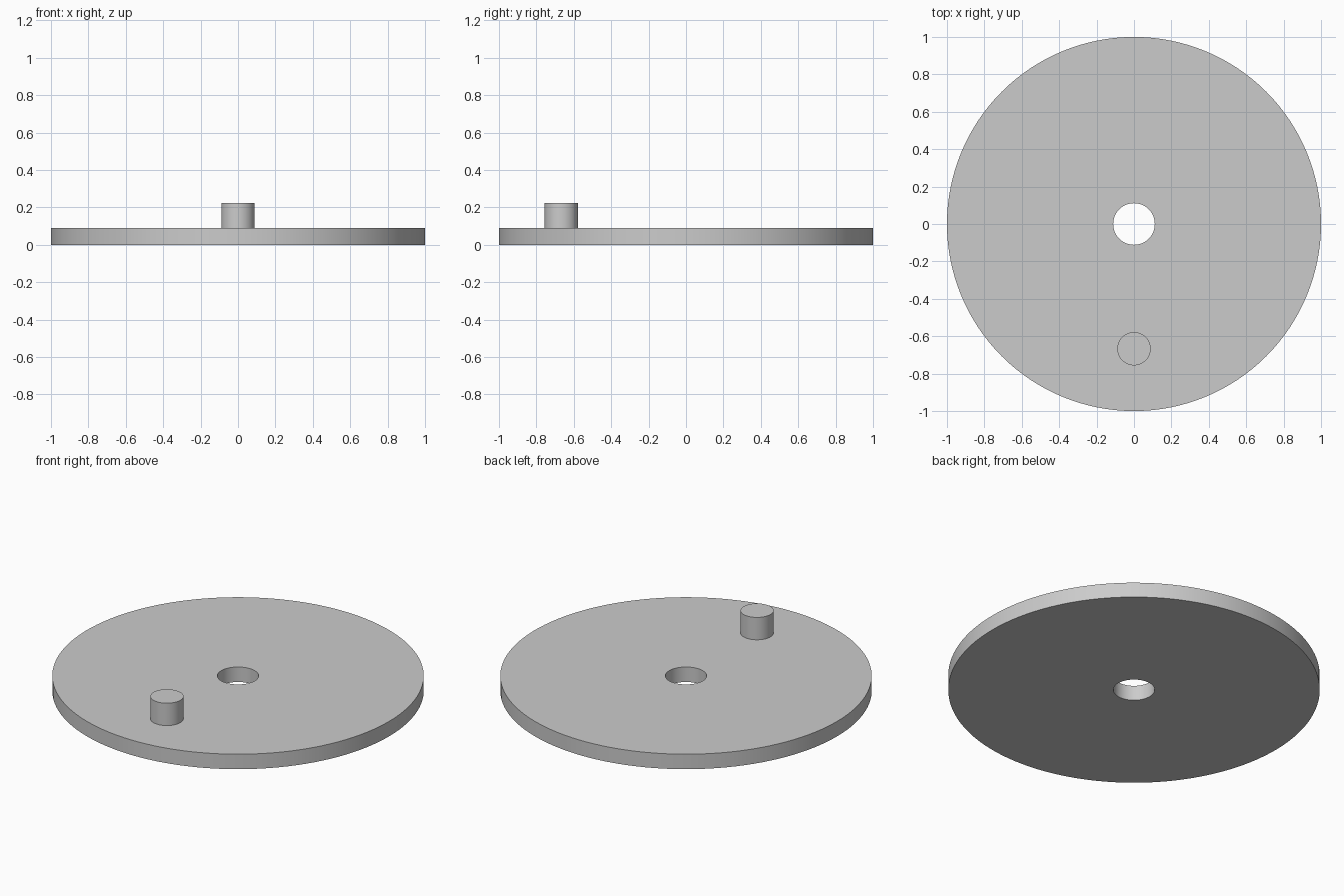
import bpy, bmesh
from math import cos, sin, tau, radians

cube = bpy.data.objects.get("Cube")
if cube:
    bpy.data.objects.remove(cube, do_unlink=True)

THICKNESS = 0.089
PIN_TOP = 0.222

grey = bpy.data.materials.new("plain grey")
grey.use_nodes = True
grey.diffuse_color = (0.6, 0.6, 0.6, 1)
grey.node_tree.nodes["Principled BSDF"].inputs["Base Color"].default_value = (0.6, 0.6, 0.6, 1)


def lathe(name, profile, segments, location=(0, 0, 0), closed=False):
    """Revolve a (radius, height) profile about z; an open profile is capped."""
    bm = bmesh.new()
    rings = [[bm.verts.new((r * cos(tau * i / segments), r * sin(tau * i / segments), z))
              for i in range(segments)] for r, z in profile]
    pairs = list(zip(rings, rings[1:]))
    if closed:
        pairs.append((rings[-1], rings[0]))
    else:
        bm.faces.new(rings[0])
        bm.faces.new(rings[-1])
    for a, b in pairs:
        for i in range(segments):
            j = (i + 1) % segments
            bm.faces.new((a[i], a[j], b[j], b[i]))
    bmesh.ops.recalc_face_normals(bm, faces=bm.faces)
    mesh = bpy.data.meshes.new(name)
    bm.to_mesh(mesh)
    bm.free()
    mesh.materials.append(grey)
    obj = bpy.data.objects.new(name, mesh)
    obj.location = location
    bpy.context.collection.objects.link(obj)
    bpy.ops.object.select_all(action="DESELECT")
    obj.select_set(True)
    bpy.context.view_layer.objects.active = obj
    bpy.ops.object.shade_smooth_by_angle(angle=radians(30))
    return obj


# Flat disc with a through hole at its centre
lathe("disc", [(0.111, 0), (1, 0), (1, THICKNESS), (0.111, THICKNESS)], 128, closed=True)

# Crank pin standing on the disc near the front edge
lathe("crank_pin", [(0.089, THICKNESS), (0.089, PIN_TOP)], 64, location=(0, -0.667, 0))
